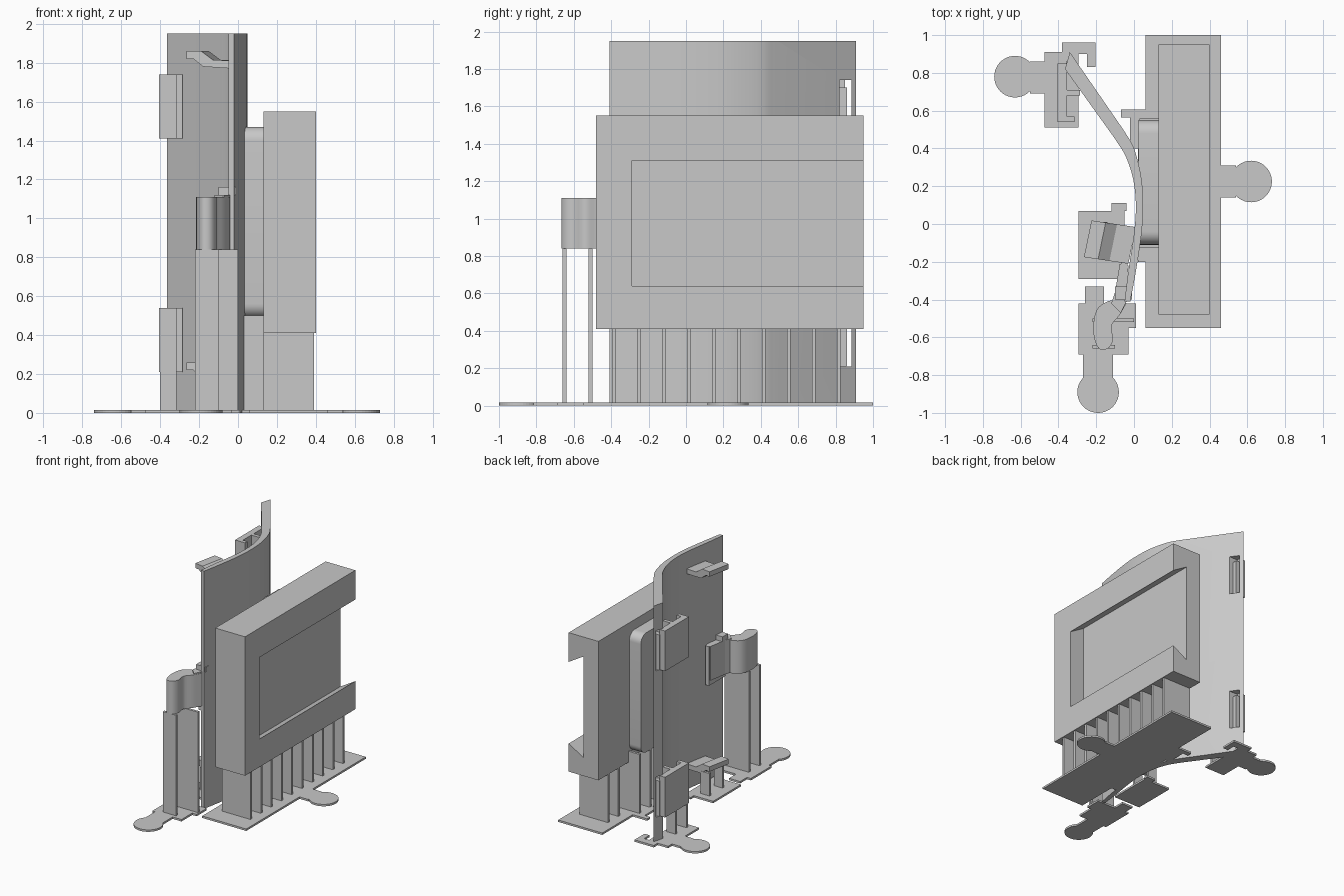
import bpy, bmesh, math
from mathutils import Vector

if "Cube" in bpy.data.objects:
    bpy.data.objects.remove(bpy.data.objects["Cube"])

grey = bpy.data.materials.new("plain grey")
grey.diffuse_color = (0.58, 0.58, 0.58, 1)
grey.use_nodes = True
grey.node_tree.nodes["Principled BSDF"].inputs["Base Color"].default_value = grey.diffuse_color


def prism(name, pts, lo, hi, axis="z", smooth=False):
    """Extrude a 2D outline along an axis: z uses (x, y), y uses (x, z), x uses (y, z)."""
    place = {"z": lambda a, b, h: (a, b, h),
             "y": lambda a, b, h: (a, h, b),
             "x": lambda a, b, h: (h, a, b)}[axis]
    bm = bmesh.new()
    face = bm.faces.new([bm.verts.new(place(a, b, lo)) for a, b in pts])
    new = bmesh.ops.extrude_face_region(bm, geom=[face])["geom"]
    shift = Vector(place(0, 0, hi - lo))
    bmesh.ops.translate(bm, vec=shift, verts=[v for v in new if isinstance(v, bmesh.types.BMVert)])
    bmesh.ops.recalc_face_normals(bm, faces=bm.faces)
    mesh = bpy.data.meshes.new(name)
    bm.to_mesh(mesh)
    bm.free()
    mesh.materials.append(grey)
    obj = bpy.data.objects.new(name, mesh)
    bpy.context.collection.objects.link(obj)
    if smooth:
        bpy.ops.object.select_all(action="DESELECT")
        obj.select_set(True)
        bpy.context.view_layer.objects.active = obj
        bpy.ops.object.shade_smooth_by_angle(angle=math.radians(30))
    return obj


def box(name, x0, x1, y0, y1, z0, z1):
    return prism(name, [(x0, y0), (x1, y0), (x1, y1), (x0, y1)], z0, z1)


def disc(name, x, y, r=0.11, n=40):
    ring = [(x + r * math.cos(i * math.tau / n), y + r * math.sin(i * math.tau / n)) for i in range(n)]
    prism(name, ring, 0, BASE)


def cut(obj, cutter):
    mod = obj.modifiers.new("cut", "BOOLEAN")
    mod.operation = "DIFFERENCE"
    mod.solver = "EXACT"
    mod.object = cutter
    cutter.hide_render = True
    cutter.hide_viewport = True


def rounded(y0, y1, z0, z1, r, n=8):
    pts = []
    for k, (cy, cz) in enumerate([(y1 - r, z1 - r), (y0 + r, z1 - r), (y0 + r, z0 + r), (y1 - r, z0 + r)]):
        for i in range(n + 1):
            a = (k + i / n) * math.pi / 2
            pts.append((cy + r * math.cos(a), cz + r * math.sin(a)))
    return pts


def spline(pts, steps=5):
    """Catmull-Rom smoothing of a short list of points."""
    p = [Vector(q) for q in pts]
    p = [2 * p[0] - p[1]] + p + [2 * p[-1] - p[-2]]
    out = []
    for i in range(1, len(p) - 2):
        a, b, c, d = p[i - 1:i + 3]
        for s in range(steps):
            t = s / steps
            out.append(0.5 * (2 * b + (c - a) * t + (2 * a - 5 * b + 4 * c - d) * t * t
                              + (3 * b - a - 3 * c + d) * t ** 3))
    return out + [p[-2]]


BASE = 0.016

# Main box with an undercut slot open at the back end
main_box = box("main_box", 0.13, 0.40, -0.48, 0.95, 0.41, 1.55)
slot = prism("slot_cutter", [(0.42, 0.64), (0.40, 0.64), (0.265, 0.56), (0.265, 1.39), (0.40, 1.31), (0.42, 1.31)],
             -0.29, 1.05, "y")
cut(main_box, slot)

# Rounded pad between box and panel
prism("rounded_pad", rounded(-0.11, 0.55, 0.49, 1.47, 0.07), 0.025, 0.13, "x", smooth=True)

# Support fins below the box and the pad
for i in range(10):
    y = -0.385 + i * 0.1335
    box("box_fin", 0.13, 0.39, y - 0.01, y + 0.01, 0, 0.41)
    if -0.13 < y < 0.56:
        box("pad_fin", 0.03, 0.13, y - 0.01, y + 0.01, 0, 0.50)

# Curved panel
outer = spline([(-0.02, -0.41), (0.01, -0.25), (0.04, -0.05), (0.048, 0.1), (0.038, 0.25), (0.0, 0.40), (-0.05, 0.49)])
inner = spline([(-0.05, -0.41), (-0.03, -0.25), (0.0, -0.05), (0.01, 0.1), (-0.005, 0.24), (-0.045, 0.36), (-0.1, 0.45)])
outline = [tuple(p) for p in outer] + [(-0.34, 0.91), (-0.365, 0.82)] + [tuple(p) for p in reversed(inner)]
panel = prism("curved_panel", outline, 0.0, 1.95, smooth=True)

# Hinges passing through slots in the panel
for z0 in (0.21, 1.41):
    z1 = z0 + 0.33
    cut(panel, box("hinge_cutter", -0.5, -0.2, 0.82, 0.885, z0, z1))
    box("hinge_plate", -0.405, -0.355, 0.55, 0.85, z0, z1)
    box("hinge_flange", -0.405, -0.315, 0.54, 0.57, z0, z1)
    box("hinge_clip", -0.355, -0.285, 0.68, 0.71, z0, z1)
    box("hinge_tongue", -0.36, -0.31, 0.82, 0.86, z0, z1 - 0.04)
for y in (0.555, 0.695):
    box("hinge_support", -0.40, -0.315, y - 0.01, y + 0.01, 0, 0.21)

# Handles on the inner side of the panel
grip = [(0.01, 0.0), (-0.14, 0.01), (-0.19, 0.05), (-0.225, 0.05), (-0.225, 0.09), (-0.15, 0.09), (-0.09, 0.045), (0.01, 0.04)]
for z in (0.17, 1.77):
    handle = prism("handle", [(x, z + h) for x, h in grip], -0.2, 0.0, "y")
    for v in handle.data.vertices:
        v.co.x += 0.2 * (v.co.y + 0.0)
        v.co.y -= 0.15 * (v.co.x + 0.1)
for y in (0.0, -0.17):
    box("handle_support", -0.22, -0.14, y - 0.01, y + 0.01, 0, 0.20)

# Latch arm and curved clip at the front edge
prism("latch_arm", [(-0.03, -0.22), (-0.075, -0.21), (-0.10, -0.36), (-0.12, -0.42), (-0.07, -0.47), (-0.035, -0.40)],
      0.84, 1.12)
clip = spline([(-0.06, -0.40), (-0.14, -0.41), (-0.20, -0.46), (-0.215, -0.57), (-0.19, -0.655), (-0.14, -0.66),
               (-0.11, -0.61), (-0.12, -0.54), (-0.075, -0.48), (-0.04, -0.42)], 4)
prism("latch_clip", [tuple(p) for p in clip], 0.84, 1.11, smooth=True)
box("latch_hook", -0.10, -0.01, -0.40, -0.33, 1.12, 1.16)
box("latch_pad", -0.07, -0.035, -0.41, -0.20, 0.80, 1.12)
box("latch_support_front", -0.22, -0.10, -0.66, -0.64, 0, 0.84)
box("latch_support_back", -0.22, 0.0, -0.52, -0.50, 0, 0.84)

# Flat base plates with round tabs
for x0, x1, y0, y1 in [
        (0.06, 0.46, -0.55, 1.0), (0.46, 0.54, 0.14, 0.31),
        (-0.07, 0.06, 0.565, 0.605), (-0.02, 0.06, 0.40, 0.565), (0.02, 0.06, -0.20, 0.40),
        (-0.475, -0.295, 0.51, 0.91), (-0.55, -0.475, 0.69, 0.86), (-0.38, -0.205, 0.90, 0.96),
        (-0.25, -0.205, 0.83, 0.90),
        (-0.295, -0.05, -0.29, 0.07), (-0.12, -0.04, 0.07, 0.11), (-0.26, -0.16, -0.42, -0.33),
        (-0.295, -0.03, -0.69, -0.42), (-0.03, 0.01, -0.55, -0.42), (-0.27, -0.11, -0.82, -0.69)]:
    box("base_plate", x0, x1, y0, y1, 0, BASE)
for x, y in [(0.62, 0.225), (-0.63, 0.78), (-0.19, -0.89)]:
    disc("base_tab", x, y)
